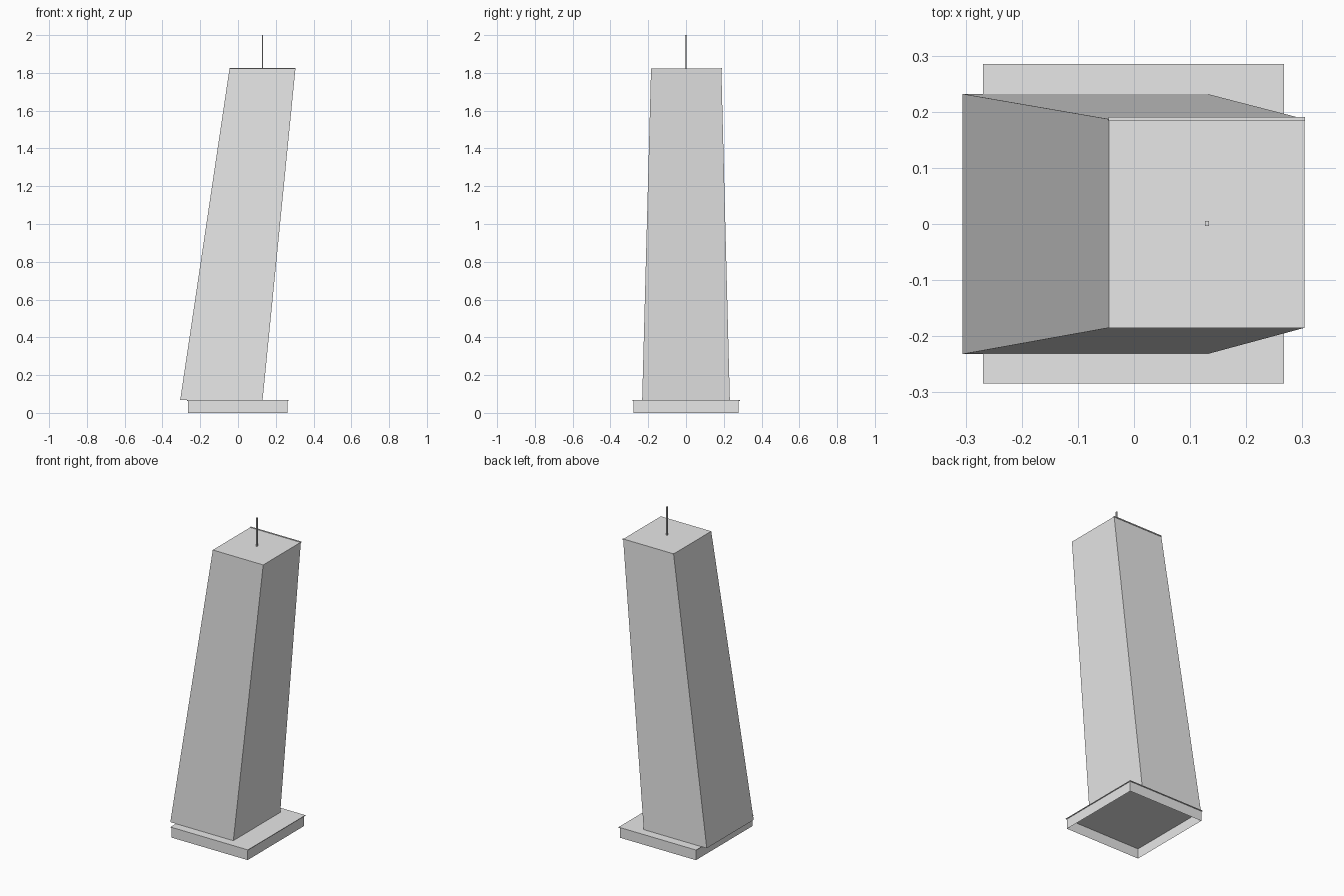
import bpy, bmesh

if "Cube" in bpy.data.objects:
    bpy.data.objects.remove(bpy.data.objects["Cube"])

grey = bpy.data.materials.new("light_grey")
grey.diffuse_color = (0.8, 0.8, 0.8, 1)
grey.use_nodes = True
grey.node_tree.nodes["Principled BSDF"].inputs["Base Color"].default_value = grey.diffuse_color


def prism(name, low, high, z0, z1, open_bottom=False):
    """Four-sided block; low and high are (x0, x1, y0, y1) rectangles."""
    bm = bmesh.new()
    rings = []
    for (x0, x1, y0, y1), z in ((low, z0), (high, z1)):
        rings.append([bm.verts.new((x, y, z)) for x, y in
                      ((x0, y0), (x1, y0), (x1, y1), (x0, y1))])
    a, b = rings
    for i in range(4):
        j = (i + 1) % 4
        bm.faces.new((a[i], a[j], b[j], b[i]))
    bm.faces.new(b)
    if not open_bottom:
        bm.faces.new(a[::-1])
    mesh = bpy.data.meshes.new(name)
    bm.to_mesh(mesh)
    bm.free()
    mesh.materials.append(grey)
    obj = bpy.data.objects.new(name, mesh)
    bpy.context.collection.objects.link(obj)
    return obj


# Hollow plinth, open underneath, with a thin overhanging slab
plinth = (-0.264, 0.262, -0.279, 0.279)
slab = (-0.269, 0.267, -0.284, 0.285)
prism("plinth", plinth, plinth, 0.0, 0.063, open_bottom=True)
prism("plinth_slab", slab, slab, 0.063, 0.067)

# Leaning tapered tower
prism("tower", (-0.306, 0.13, -0.232, 0.232),
      (-0.045, 0.304, -0.185, 0.187), 0.068, 1.822)

# Thin lip along the back edge of the roof
lip = (-0.045, 0.305, 0.184, 0.191)
prism("roof_lip", lip, lip, 1.819, 1.825)

# Rooftop mast
mast = (0.1265, 0.1335, -0.004, 0.005)
prism("mast", mast, mast, 1.82, 2.0)
